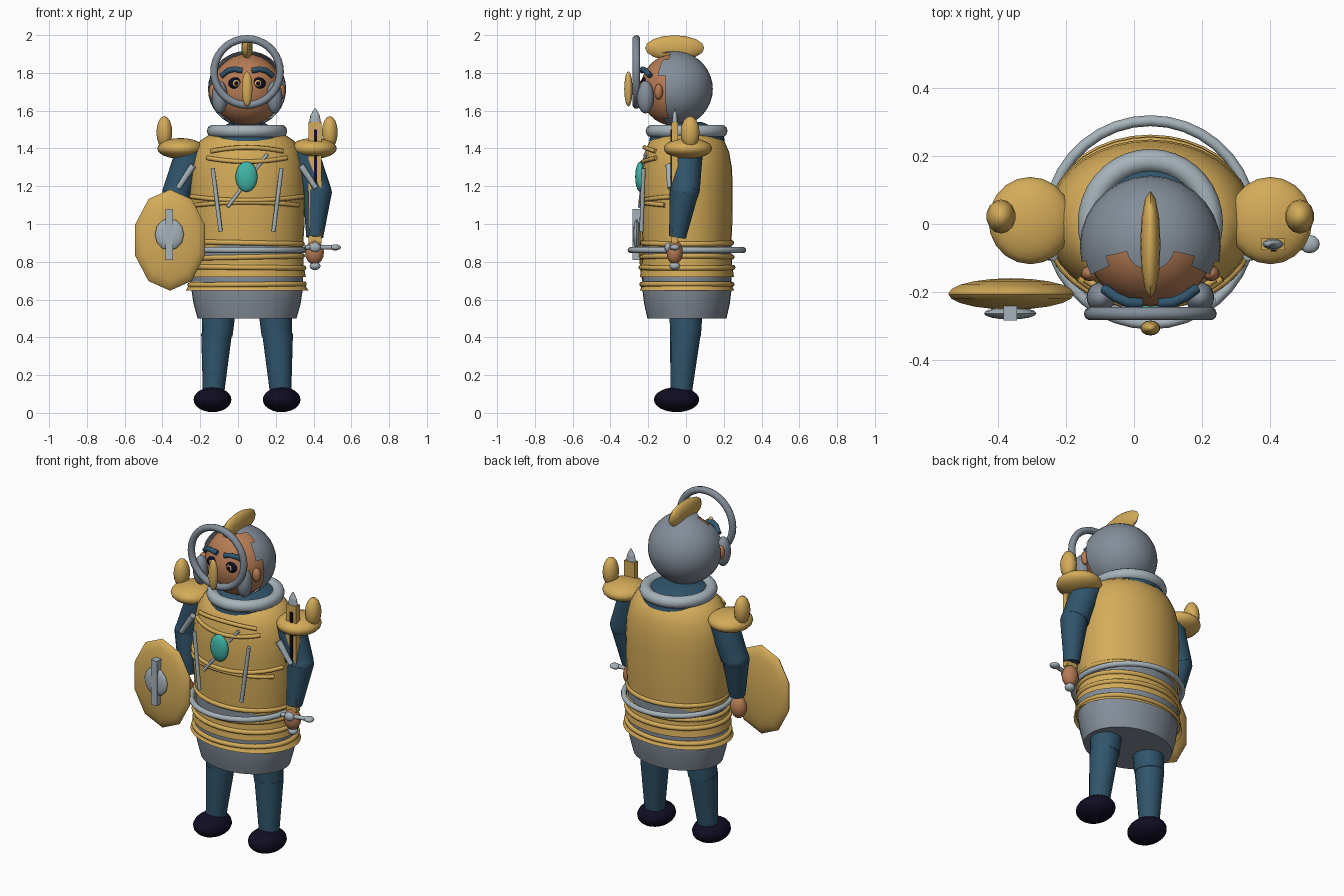
import bpy, bmesh, math
from mathutils import Vector, Matrix

if "Cube" in bpy.data.objects:
    bpy.data.objects.remove(bpy.data.objects["Cube"])

CX = 0.048          # body axis
TAU = 2 * math.pi


def material(name, rgb):
    m = bpy.data.materials.new(name)
    m.diffuse_color = (*rgb, 1)
    m.use_nodes = True
    m.node_tree.nodes["Principled BSDF"].inputs["Base Color"].default_value = m.diffuse_color
    return m


GOLD = material("gold", (0.66, 0.41, 0.10))
STEEL = material("steel_grey", (0.23, 0.27, 0.32))
SILVER = material("silver", (0.38, 0.45, 0.49))
BLUE = material("dark_blue", (0.03, 0.09, 0.15))
SKIN = material("skin", (0.47, 0.20, 0.09))
DARK = material("near_black", (0.005, 0.004, 0.016))
TEAL = material("teal", (0.05, 0.46, 0.38))


def finish(name, bm, mat, angle=50):
    bmesh.ops.recalc_face_normals(bm, faces=bm.faces)
    me = bpy.data.meshes.new(name)
    bm.to_mesh(me)
    bm.free()
    me.materials.append(mat)
    ob = bpy.data.objects.new(name, me)
    bpy.context.collection.objects.link(ob)
    bpy.context.view_layer.objects.active = ob
    for o in bpy.context.selected_objects:
        o.select_set(False)
    ob.select_set(True)
    if angle:
        bpy.ops.object.shade_smooth_by_angle(angle=math.radians(angle))
    return ob


def ball(name, loc, radii, mat, seg=20, rings=12, rot=(0, 0, 0), keep=None):
    """Ellipsoid; rot is applied before scaling so poles can face any axis."""
    bm = bmesh.new()
    bmesh.ops.create_uvsphere(bm, u_segments=seg, v_segments=rings, radius=1)
    for axis, a in zip("XYZ", rot):
        bmesh.ops.transform(bm, matrix=Matrix.Rotation(a, 4, axis), verts=bm.verts)
    bmesh.ops.scale(bm, vec=radii, verts=bm.verts)
    bmesh.ops.translate(bm, vec=loc, verts=bm.verts)
    if keep:
        bad = [f for f in bm.faces if not keep(f.calc_center_median())]
        bmesh.ops.delete(bm, geom=bad, context='FACES')
    return finish(name, bm, mat)


def rod(name, p, q, r1, r2, mat, seg=12):
    p, q = Vector(p), Vector(q)
    bm = bmesh.new()
    bmesh.ops.create_cone(bm, cap_ends=True, segments=seg, radius1=r1, radius2=r2, depth=(q - p).length)
    rot = Vector((0, 0, 1)).rotation_difference(q - p).to_matrix().to_4x4()
    bmesh.ops.transform(bm, matrix=Matrix.Translation((p + q) / 2) @ rot, verts=bm.verts)
    return finish(name, bm, mat)


def box(name, loc, size, mat):
    bm = bmesh.new()
    bmesh.ops.create_cube(bm, size=1)
    bmesh.ops.scale(bm, vec=size, verts=bm.verts)
    bmesh.ops.translate(bm, vec=loc, verts=bm.verts)
    return finish(name, bm, mat, 0)


def lathe(name, profile, mat, depth=1.0, cy=0.005, seg=36, cap=True):
    """Elliptical turned shape from (radius, z) pairs."""
    bm = bmesh.new()
    loops = [[bm.verts.new((CX + r * math.cos(TAU * i / seg), cy + r * depth * math.sin(TAU * i / seg), z))
              for i in range(seg)] for r, z in profile]
    for a, b in zip(loops, loops[1:]):
        for i in range(seg):
            j = (i + 1) % seg
            bm.faces.new((a[i], a[j], b[j], b[i]))
    if cap:
        bm.faces.new(loops[0])
        bm.faces.new(loops[-1])
    return finish(name, bm, mat)


def hoop(name, loc, rx, ry, r, mat, rot=(0, 0, 0), seg=36):
    bpy.ops.mesh.primitive_torus_add(major_segments=seg, minor_segments=10, major_radius=1, minor_radius=0.1)
    tmp = bpy.context.object
    bm = bmesh.new()
    bm.from_mesh(tmp.data)
    bpy.data.objects.remove(tmp)
    for v in bm.verts:      # keep the tube round on an elliptical path
        a = math.atan2(v.co.y, v.co.x)
        d = (math.hypot(v.co.x, v.co.y) - 1) * 10 * r
        v.co = ((rx + d) * math.cos(a), (ry + d) * math.sin(a), v.co.z * 10 * r)
    for axis, a in zip("XYZ", rot):
        bmesh.ops.transform(bm, matrix=Matrix.Rotation(a, 4, axis), verts=bm.verts)
    bmesh.ops.translate(bm, vec=loc, verts=bm.verts)
    return finish(name, bm, mat)


def tube(name, pts, r, mat):
    cu = bpy.data.curves.new(name, 'CURVE')
    cu.dimensions = '3D'
    cu.bevel_depth, cu.bevel_resolution, cu.use_fill_caps = r, 2, True
    sp = cu.splines.new('POLY')
    sp.points.add(len(pts) - 1)
    for p, co in zip(sp.points, pts):
        p.co = (*co, 1)
    tmp = bpy.data.objects.new(name, cu)
    bpy.context.collection.objects.link(tmp)
    bpy.context.view_layer.update()
    me = bpy.data.meshes.new_from_object(tmp.evaluated_get(bpy.context.evaluated_depsgraph_get()))
    bm = bmesh.new()
    bm.from_mesh(me)
    bpy.data.objects.remove(tmp)
    return finish(name, bm, mat)


# torso, skirt and neck
lathe("cuirass", [(.296, .87), (.304, 1.0), (.307, 1.2), (.301, 1.3), (.283, 1.38), (.25, 1.44), (.205, 1.47)],
      GOLD, .79)
lathe("skirt", [(.262, .50), (.284, .58), (.296, .66), (.295, .75), (.294, .89)], STEEL, .80)
lathe("neck", [(.20, 1.44), (.19, 1.49), (.08, 1.54)], BLUE)
hoop("collar", (CX, .003, 1.492), .178, .182, .035, SILVER)
hoop("waist_ring", (CX, .005, .862), .298, .298, .016, SILVER)

# flared waist plates with rolled edges
lathe("upper_waist_plate", [(.297, .83), (.300, .78), (.311, .72)], GOLD, .80, cap=False)
lathe("lower_waist_plate", [(.298, .695), (.308, .675), (.325, .648)], GOLD, .77, cap=False)
for i, (z, rx, ry, tilt) in enumerate([(.90, .292, .236, .02), (.825, .293, .238, -.02),
                                       (.770, .300, .243, .01), (.680, .302, .238, -.01)]):
    hoop(f"waist_roll_{i}", (CX, .005, z), rx, ry, .014, GOLD, (0, tilt, 0))

# raised bands across the chest
for i, (z, half, rx, ry, sag) in enumerate([(1.385, .19, .283, .222, -.02), (1.35, .21, .292, .232, .02),
                                            (1.145, .295, .307, .243, .02), (1.10, .27, .307, .243, -.015)]):
    pts = []
    for k in range(17):
        t = k / 8 - 1
        pts.append((CX + half * t, .003 - ry * math.sqrt(1 - (half * t / rx) ** 2), z - sag * (1 - t * t)))
    tube(f"chest_band_{i}", pts, .012, GOLD)
rod("chest_pin", (-.055, -.245, 1.09), (.155, -.215, 1.37), .009, .009, SILVER)
ball("chest_gem", (.045, -.242, 1.25), (.058, .027, .08), TEAL)

# paired limbs and armour
for s, side in ((-1, "right"), (1, "left")):
    def at(d, y, z):
        return (CX + s * d, y, z)
    # legs and shoes
    rod(side + "_thigh", at(.158, -.002, .41), at(.145, 0, .60), .081, .092, BLUE, 16)
    rod(side + "_shin", at(.178, -.026, .10), at(.162, -.004, .415), .056, .081, BLUE, 16)
    ball(side + "_shoe", at(.183, -.05, .07), (.1, .12, .066), DARK)
    # arms
    rod(side + "_upper_arm", at(.37, -.005, 1.17), at(.29, .005, 1.39), .077, .085, BLUE)
    ball(side + "_elbow", at(.372, -.008, 1.17), (.077, .078, .07), BLUE, 12, 8)
    rod(side + "_forearm", at(.358, -.045, .93), at(.372, -.01, 1.17), .045, .077, BLUE)
    ball(side + "_hand", at(.357, -.06, .85), (.05, .043, .065), SKIN, 12, 8)
    # shoulder guards
    ball(side + "_shoulder_plate", at(.352, .01, 1.40), (.123, .128, .055), GOLD)
    ball(side + "_shoulder_knob", at(.438, .022, 1.485), (.043, .05, .086), GOLD, 14, 8)
    rod(side + "_arm_strap", at(.285, -.09, 1.31), at(.365, -.085, 1.19), .018, .014, SILVER)
    # chest rods
    rod(side + "_chest_rod", at(.182, -.225, 1.295), at(.14, -.236, .96), .011, .011, SILVER)
    # face and helmet details
    ball(side + "_ear", at(.178, -.145, 1.70), (.025, .023, .042), SKIN, 12, 8)
    ball(side + "_cheek_guard", at(.145, -.215, 1.672), (.042, .045, .087), STEEL)
    ball(side + "_eye", at(.062, -.222, 1.745), (.037, .018, .031), DARK, 16, 8)
    ball(side + "_iris", at(.058, -.236, 1.745), (.019, .007, .018), GOLD, 12, 8)
    ball(side + "_pupil", at(.058, -.242, 1.745), (.011, .005, .011), DARK, 10, 6)
    tube(side + "_brow", [at(.025, -.232, 1.812), at(.065, -.23, 1.82), at(.10, -.215, 1.813),
                          at(.135, -.19, 1.785)], .015, BLUE)

# head and open-faced helmet
ball("head", (CX, -.065, 1.71), (.187, .177, .19), SKIN, 28, 16)
ball("helmet", (CX, -.065, 1.715), (.207, .207, .202), STEEL, 28, 18,
     keep=lambda c: c.y > -.105 - .03 * math.cos((c.x - CX) * 40) * (c.z > 1.8))
ball("crest", (CX, -.06, 1.932), (.03, .157, .067), GOLD, 12, 8)
hoop("visor_ring", (CX, -.263, 1.805), .175, .175, .02, STEEL, (math.pi / 2, 0, 0))
ball("nose_guard", (CX, -.305, 1.715), (.029, .022, .093), GOLD, 14, 10)

# shield
ball("shield", (-.36, -.205, .915), (.194, .046, .268), GOLD, 10, 10, (math.pi / 2, .0, 0))
ball("shield_boss", (-.363, -.262, .945), (.077, .018, .085), SILVER, 12, 8, (math.pi / 2, 0, 0))
box("shield_bar", (-.363, -.262, .945), (.04, .042, .27), SILVER)

# sheathed sword
SX, SY = .408, -.059
box("scabbard", (SX, SY, 1.22), (.067, .034, .64), GOLD)
box("scabbard_slot", (SX + .002, SY - .018, 1.28), (.017, .008, .44), DARK)
tip = rod("sword_tip", (SX, SY, 1.53), (SX, SY, 1.575), .032, .025, SILVER)
point = rod("sword_point", (SX, SY, 1.575), (SX, SY, 1.612), .025, .004, SILVER)
for part in (tip, point):
    for v in part.data.vertices:
        v.co.y = SY + (v.co.y - SY) * .5
rod("sword_grip", (SX, SY, .78), (SX, SY, .91), .018, .018, SILVER)
ball("sword_pommel", (SX, SY, .778), (.029, .029, .022), SILVER, 12, 8)
rod("sword_guard", (.355, SY - .035, .876), (.52, SY, .876), .012, .012, SILVER)
ball("guard_hub", (SX, SY - .035, .876), (.03, .02, .026), SILVER, 12, 8)
ball("guard_end", (.515, SY, .876), (.03, .027, .016), SILVER, 12, 8)
